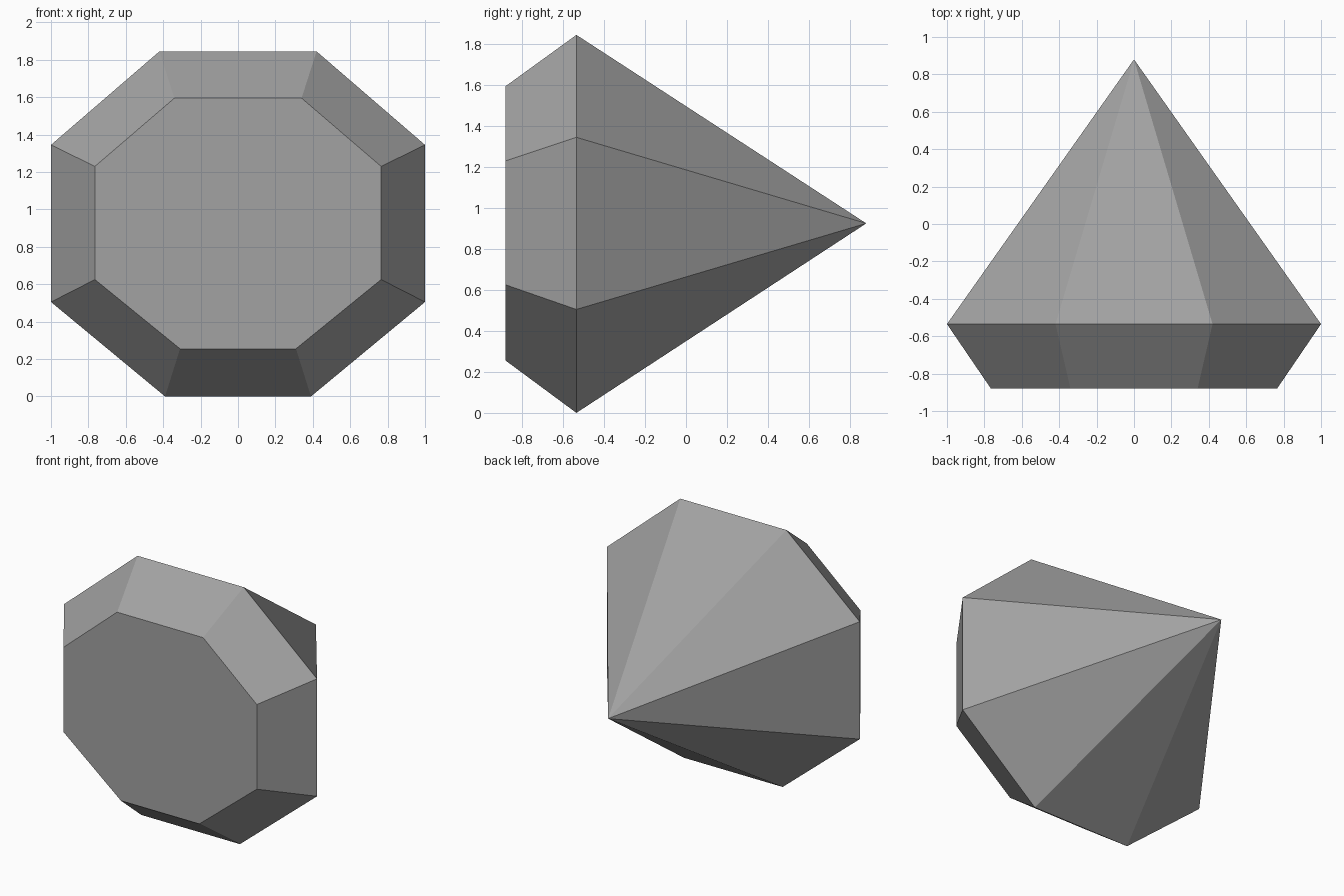
import bpy, bmesh

# Remove the default object
cube = bpy.data.objects.get("Cube")
if cube:
    bpy.data.objects.remove(cube, do_unlink=True)

# Single grey material
grey = bpy.data.materials.new("stone_grey")
grey.use_nodes = True
colour = (0.36, 0.36, 0.36, 1)
grey.diffuse_color = colour
grey.node_tree.nodes["Principled BSDF"].inputs["Base Color"].default_value = colour


def octagon(bm, half_profile, y):
    """Mirror a right-hand (x, z) profile into a closed ring at depth y."""
    outline = half_profile + [(-x, z) for x, z in reversed(half_profile)]
    return [bm.verts.new((x, y, z)) for x, z in outline]


bm = bmesh.new()

# Flat table, widest girdle and pointed tip
table = octagon(bm, [(0.31, 0.255), (0.765, 0.625), (0.765, 1.23), (0.34, 1.595)], -0.88)
girdle = octagon(bm, [(0.39, 0), (1, 0.505), (1, 1.345), (0.42, 1.845)], -0.535)
tip = bm.verts.new((0, 0.88, 0.925))

# Facets: front table, bevelled crown, tapering pavilion
bm.faces.new(table)
for i in range(len(table)):
    j = (i + 1) % len(table)
    bm.faces.new((table[i], girdle[i], girdle[j], table[j]))
    bm.faces.new((girdle[i], tip, girdle[j]))
bmesh.ops.recalc_face_normals(bm, faces=bm.faces)

mesh = bpy.data.meshes.new("cut_gem")
bm.to_mesh(mesh)
bm.free()
mesh.materials.append(grey)
gem = bpy.data.objects.new("cut_gem", mesh)
bpy.context.collection.objects.link(gem)
